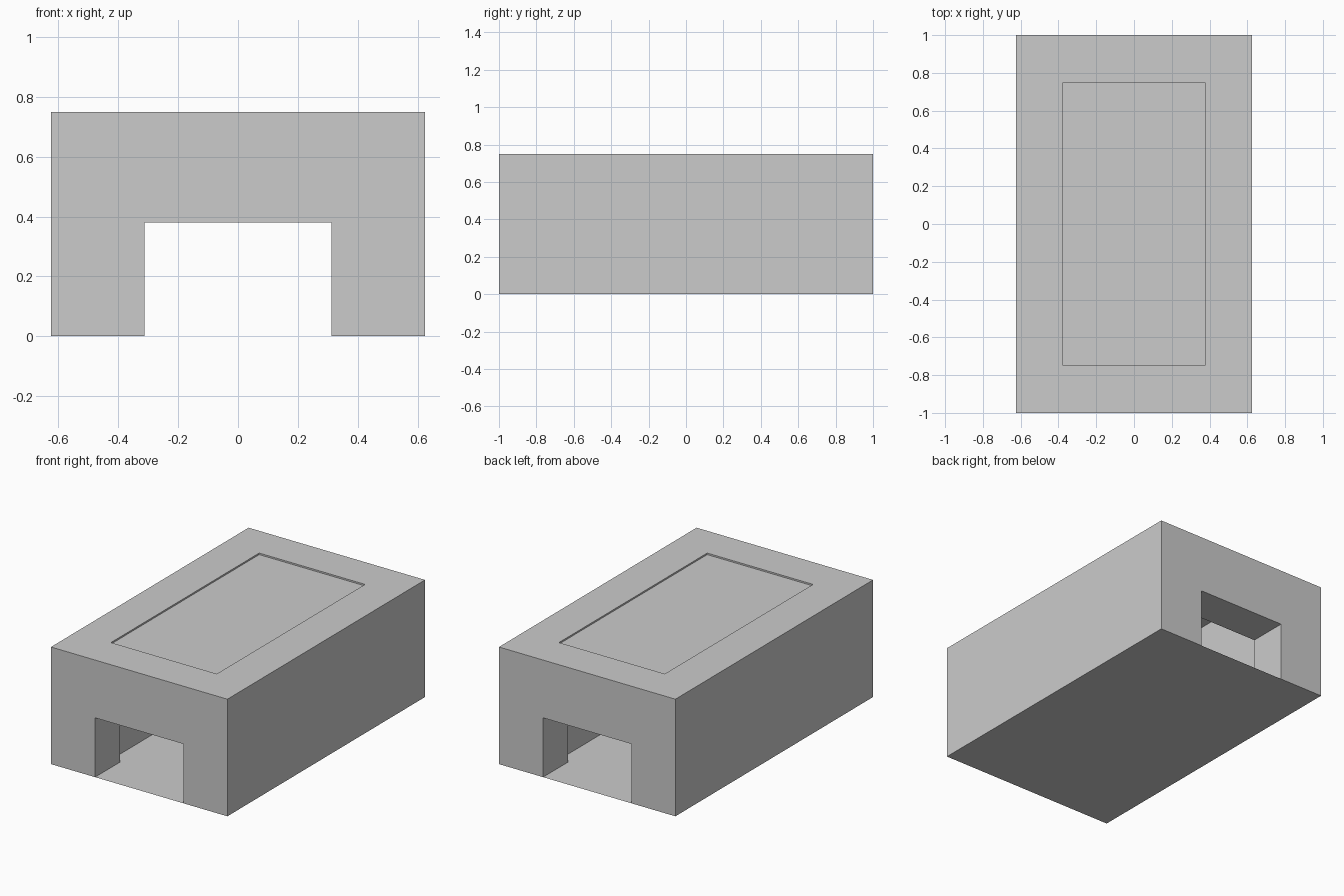
import bpy, bmesh
from mathutils import Matrix, Vector

if "Cube" in bpy.data.objects:
    bpy.data.objects.remove(bpy.data.objects["Cube"])

W, L, H = 1.25, 2.0, 0.75      # outer size
T = 0.25                       # wall thickness
DOOR_W, DOOR_H = 0.625, 0.38
CEILING_Z = 0.74


def box(name, size, z0):
    bm = bmesh.new()
    m = Matrix.Translation((0, 0, z0 + size[2] / 2)) @ Matrix.Diagonal((*size, 1))
    bmesh.ops.create_cube(bm, size=1, matrix=m)
    return finish(bm, name)


def sheet(name, sx, sy, z):
    bm = bmesh.new()
    m = Matrix.Translation((0, 0, z)) @ Matrix.Diagonal((sx, sy, 1, 1))
    bmesh.ops.create_grid(bm, x_segments=1, y_segments=1, size=0.5, matrix=m)
    return finish(bm, name)


def finish(bm, name):
    me = bpy.data.meshes.new(name)
    bm.to_mesh(me)
    bm.free()
    ob = bpy.data.objects.new(name, me)
    bpy.context.collection.objects.link(ob)
    return ob


def cut(ob, cutter):
    mod = ob.modifiers.new("cut", 'BOOLEAN')
    mod.operation, mod.solver, mod.object = 'DIFFERENCE', 'EXACT', cutter
    bpy.context.view_layer.objects.active = ob
    bpy.ops.object.modifier_apply(modifier=mod.name)
    bpy.data.objects.remove(cutter)


# Walls: block with an open room and a doorway through both ends
walls = box("walls", (W, L, H), 0)
cut(walls, box("room_cutter", (W - 2 * T, L - 2 * T, H + 1), -0.5))
cut(walls, box("doorway_cutter", (DOOR_W, L + 1, DOOR_H + 0.5), -0.5))

# Underside of the walls is closed by the floor sheet instead
bm = bmesh.new()
bm.from_mesh(walls.data)
under = [f for f in bm.faces
         if f.normal.z < -0.9 and f.calc_center_median().z < 0.01]
bmesh.ops.delete(bm, geom=under, context='FACES')
bm.to_mesh(walls.data)
bm.free()

# Full floor and slightly sunken roof panel
sheet("floor", W, L, 0)
sheet("roof_panel", W - 2 * T, L - 2 * T, CEILING_Z)
